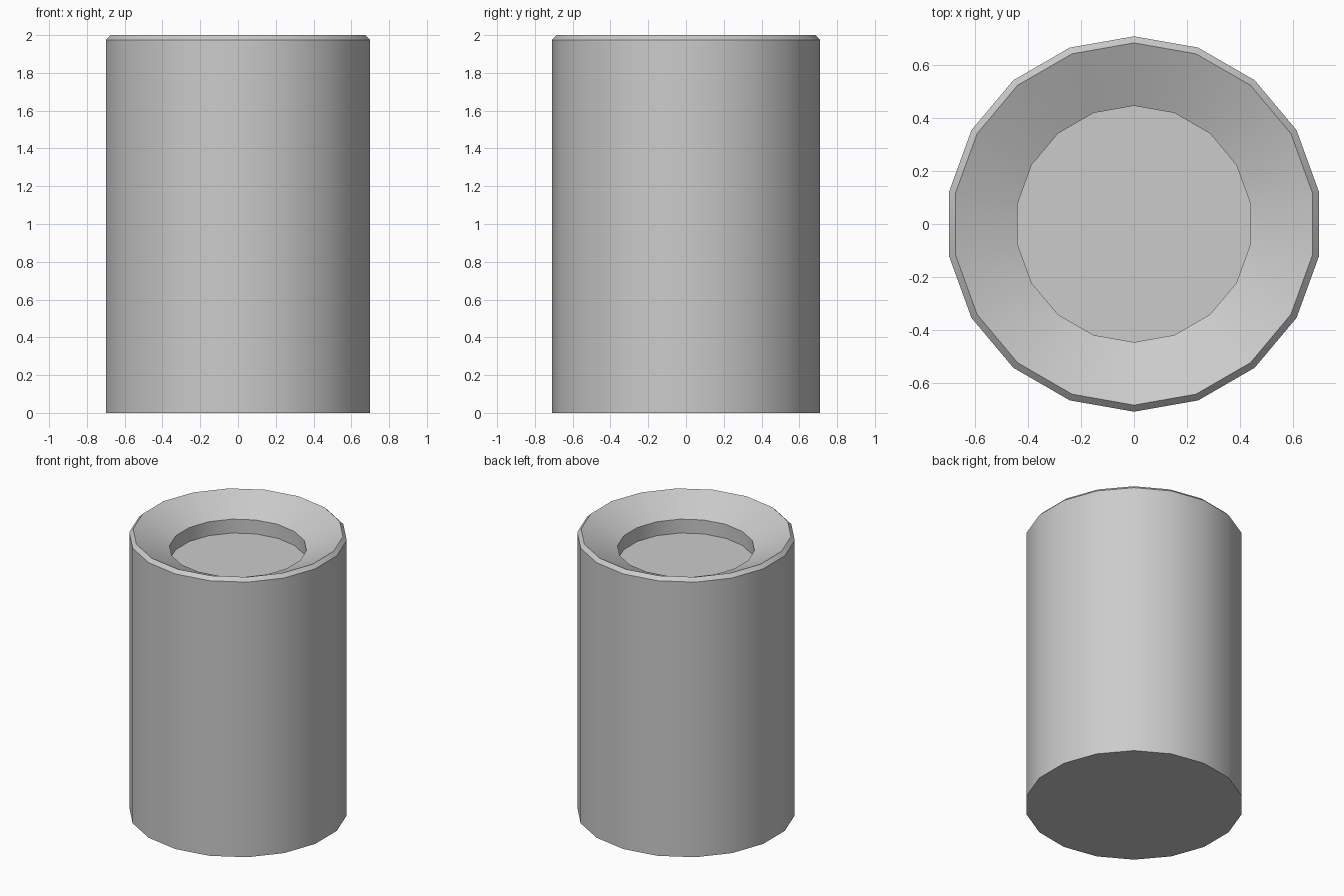
import bpy, bmesh, math

if "Cube" in bpy.data.objects:
    bpy.data.objects.remove(bpy.data.objects["Cube"])

SIDES = 18

# Profile from the base centre, up the wall, over the rim and into the recess (radius, z)
profile = [(0.71, 0.0), (0.71, 1.975), (0.685, 2.0), (0.447, 1.89), (0.447, 1.79)]

bm = bmesh.new()
rings = []
for r, z in profile:
    ring = []
    for i in range(SIDES):
        a = math.pi / 2 + math.tau * i / SIDES   # a corner points along +y
        ring.append(bm.verts.new((r * math.cos(a), r * math.sin(a), z)))
    rings.append(ring)

# Walls, rim bevel and funnel
for low, high in zip(rings, rings[1:]):
    for i in range(SIDES):
        j = (i + 1) % SIDES
        bm.faces.new((low[i], low[j], high[j], high[i]))

# Base and recess floor
bm.faces.new(rings[0][::-1])
bm.faces.new(rings[-1])

mesh = bpy.data.meshes.new("round_post")
bm.to_mesh(mesh)
bm.free()
post = bpy.data.objects.new("round_post", mesh)
bpy.context.collection.objects.link(post)

# Smooth around the wall, sharp at the rim and recess
bpy.context.view_layer.objects.active = post
post.select_set(True)
bpy.ops.object.shade_smooth_by_angle(angle=math.radians(30))
